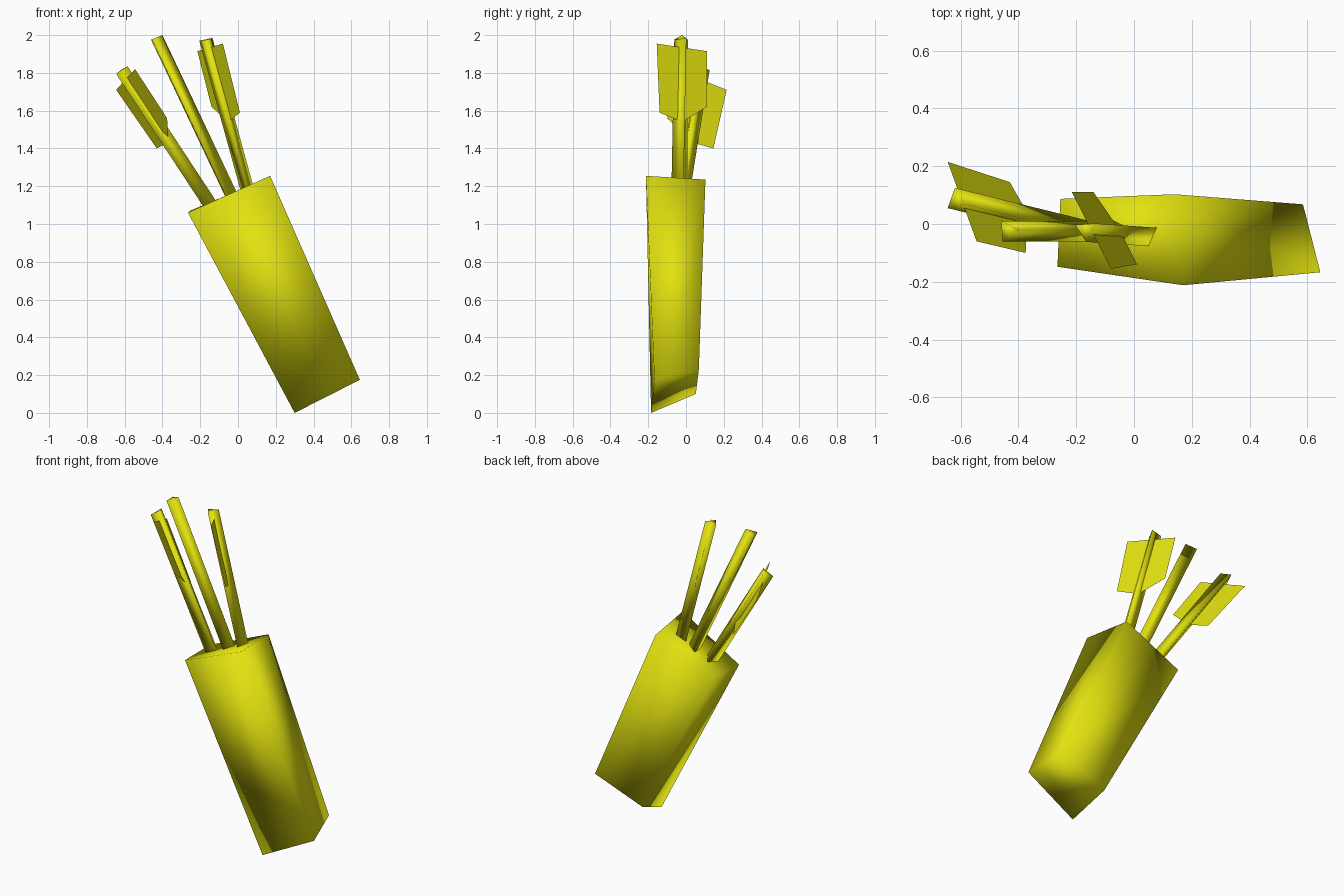
import bpy
from mathutils import Vector

if "Cube" in bpy.data.objects:
    bpy.data.objects.remove(bpy.data.objects["Cube"])

yellow = bpy.data.materials.new("yellow")
yellow.diffuse_color = (0.76, 0.76, 0.005, 1.0)
yellow.use_nodes = True
yellow.node_tree.nodes["Principled BSDF"].inputs["Base Color"].default_value = yellow.diffuse_color


def make(name, verts, faces, smooth):
    mesh = bpy.data.meshes.new(name)
    mesh.from_pydata([tuple(v) for v in verts], [], faces)
    mesh.materials.append(yellow)
    for p in mesh.polygons:
        p.use_smooth = smooth
    obj = bpy.data.objects.new(name, mesh)
    bpy.context.collection.objects.link(obj)
    return obj


def prism(name, bottom, top):
    """Closed solid between two matching loops (counter-clockwise from above)."""
    n = len(bottom)
    faces = [tuple(reversed(range(n))), tuple(range(n, 2 * n))]
    faces += [(i, (i + 1) % n, n + (i + 1) % n, n + i) for i in range(n)]
    return make(name, list(bottom) + list(top), faces, True)


def shaft(name, tip, run):
    """Three-sided rod from its tip triangle down into the case."""
    tip = [Vector(v) for v in tip]
    prism(name, [v + Vector(run) * 1.06 for v in tip], tip)


def fletching(name, outline):
    """Flat vane passing through the rod."""
    make(name, outline, [tuple(range(len(outline)))], False)


# Case: tapered four-sided body leaning to the left, capped at both ends
prism("quiver_case",
      [(0.30, -0.185, 0.0), (0.645, -0.167, 0.175),
       (0.585, 0.068, 0.23), (0.265, 0.052, 0.10)],
      [(-0.265, -0.148, 1.06), (0.17, -0.212, 1.255),
       (0.14, 0.103, 1.235), (-0.255, 0.087, 1.07)])

# Left arrow
shaft("left_arrow_shaft",
      [(-0.645, 0.055, 1.795), (-0.585, 0.068, 1.835), (-0.62, 0.125, 1.815)],
      (0.46, -0.113, -0.70))
fletching("left_arrow_fletching",
          [(-0.645, 0.215, 1.71), (-0.43, 0.145, 1.40), (-0.37, 0.04, 1.43),
           (-0.375, -0.10, 1.56), (-0.545, -0.06, 1.82)])

# Middle arrow, without a vane
shaft("middle_arrow_shaft",
      [(-0.455, -0.06, 1.978), (-0.40, -0.02, 2.0), (-0.46, 0.01, 1.975)],
      (0.39, 0.0, -0.825))

# Right arrow
shaft("right_arrow_shaft",
      [(-0.165, -0.062, 1.975), (-0.135, 0.002, 1.985), (-0.205, -0.003, 1.97)],
      (0.215, -0.015, -0.78))
fletching("right_arrow_fletching",
          [(-0.215, 0.11, 1.915), (-0.14, 0.11, 1.62), (-0.05, -0.02, 1.54),
           (0.01, -0.14, 1.59), (-0.08, -0.155, 1.955)])
